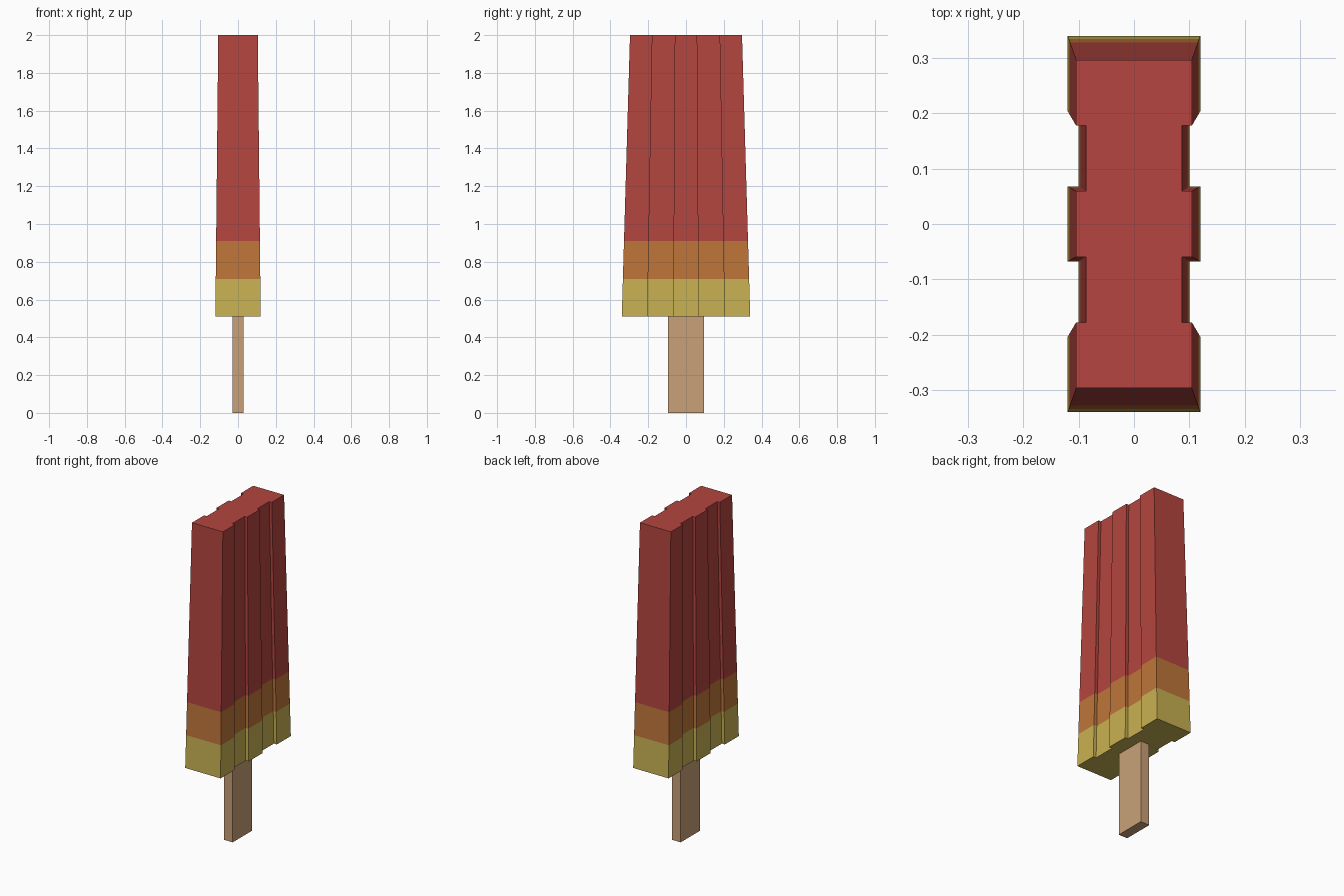
import bpy, bmesh

if "Cube" in bpy.data.objects:
    bpy.data.objects.remove(bpy.data.objects["Cube"])


def material(name, rgb):
    m = bpy.data.materials.new(name)
    m.diffuse_color = (*rgb, 1)
    m.use_nodes = True
    m.node_tree.nodes["Principled BSDF"].inputs["Base Color"].default_value = m.diffuse_color
    return m


def loft(name, outline, levels, mats):
    """Stack scaled copies of an outline; one material per band."""
    bm = bmesh.new()
    rings = [[bm.verts.new((x * s, y * s, z)) for x, y in outline] for z, s in levels]
    n = len(outline)
    for band, (a, b) in enumerate(zip(rings, rings[1:])):
        for i in range(n):
            j = (i + 1) % n
            bm.faces.new((a[i], a[j], b[j], b[i])).material_index = band
    bm.faces.new(rings[0][::-1]).material_index = 0
    bm.faces.new(rings[-1]).material_index = len(levels) - 2
    bmesh.ops.recalc_face_normals(bm, faces=bm.faces[:])
    mesh = bpy.data.meshes.new(name)
    bm.to_mesh(mesh)
    bm.free()
    for m in mats:
        mesh.materials.append(m)
    ob = bpy.data.objects.new(name, mesh)
    bpy.context.collection.objects.link(ob)
    return ob


yellow = material("lemon yellow", (0.58, 0.44, 0.085))
orange = material("orange", (0.52, 0.18, 0.042))
red = material("strawberry red", (0.46, 0.06, 0.05))
wood = material("pale wood", (0.58, 0.355, 0.19))

# Ice body: tapered block with two grooves down each broad side
quarter = [(0.12, 0.068), (0.10, 0.068), (0.10, 0.204), (0.12, 0.204), (0.12, 0.34)]
right = [(x, -y) for x, y in quarter[::-1]] + quarter
outline = right + [(-x, -y) for x, y in right]
z0, z1, top_scale = 0.51, 2.0, 0.872
levels = [(z, 1 - (1 - top_scale) * (z - z0) / (z1 - z0)) for z in (z0, 0.71, 0.91, z1)]
loft("ice_body", outline, levels, [yellow, orange, red])

# Stick
stick = [(-0.03, -0.094), (0.03, -0.094), (0.03, 0.094), (-0.03, 0.094)]
loft("stick", stick, [(0, 1), (0.53, 1)], [wood])
